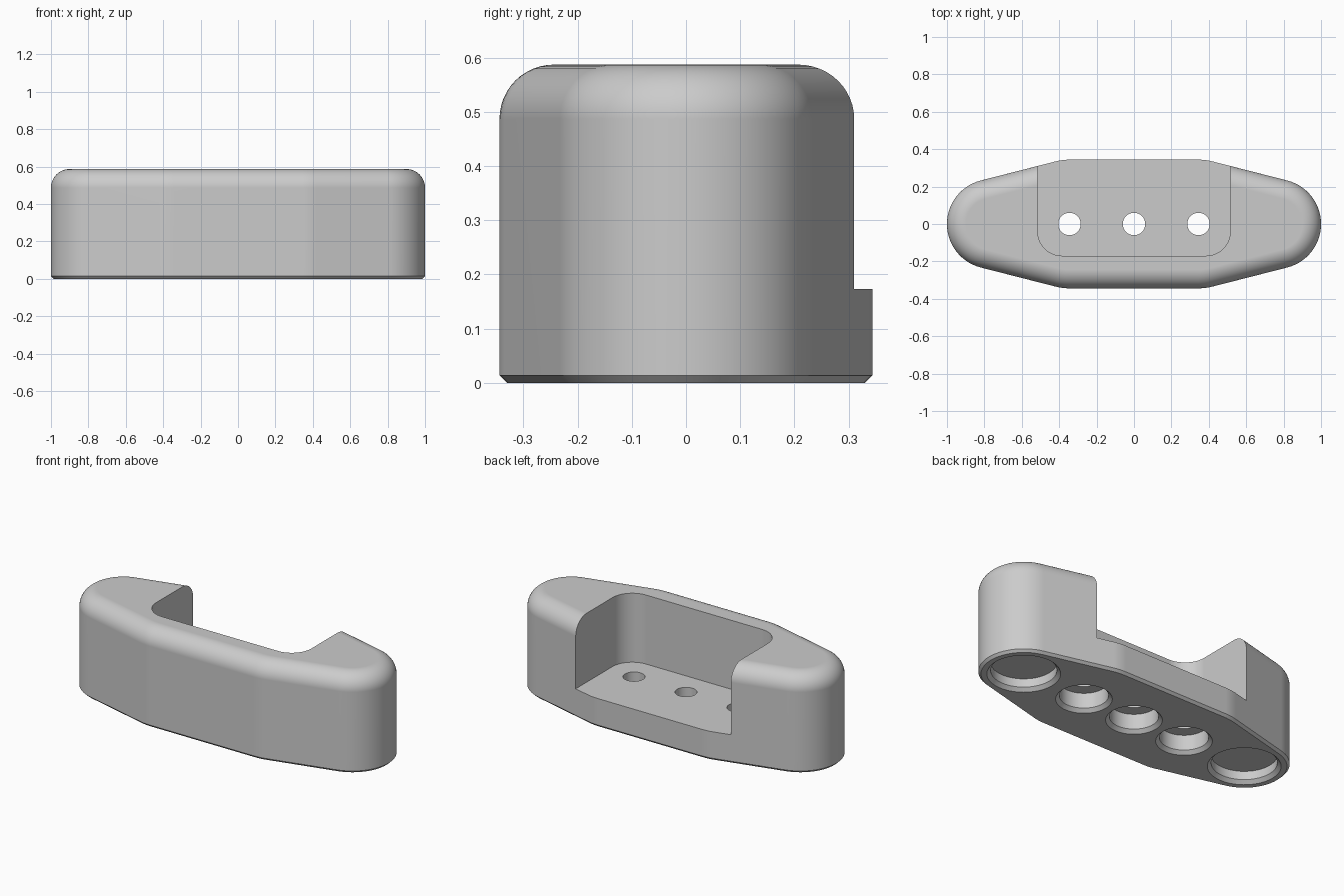
import bpy, bmesh
from math import sin, cos, pi, radians

if "Cube" in bpy.data.objects:
    bpy.data.objects.remove(bpy.data.objects["Cube"])

HEIGHT, FILLET, CHAMFER = 0.587, 0.1, 0.014
SLOPE = radians(14.2)          # taper of the sides towards the ends
END_X, END_R = 0.76, 0.24      # rounded ends
BEND_X, HALF_DEPTH, BEND_R = 0.345, 0.344, 0.3

grey = bpy.data.materials.new("light grey")
grey.use_nodes = True
colour = (0.6, 0.6, 0.6, 1)
grey.diffuse_color = colour
grey.node_tree.nodes["Principled BSDF"].inputs["Base Color"].default_value = colour


def arc(cx, cy, r, a0, a1, steps):
    """Points of an arc as (x, y, normal x, normal y)."""
    angles = [a0 + (a1 - a0) * i / steps for i in range(steps + 1)]
    return [(cx + r * cos(a), cy + r * sin(a), cos(a), sin(a)) for a in angles]


def loft(name, rings):
    """Closed solid through rings of equal point count."""
    bm = bmesh.new()
    loops = [[bm.verts.new(p) for p in ring] for ring in rings]
    n = len(loops[0])
    for low, high in zip(loops, loops[1:]):
        for i in range(n):
            j = (i + 1) % n
            bm.faces.new((low[i], low[j], high[j], high[i]))
    bm.faces.new(loops[0][::-1])
    bm.faces.new(loops[-1])
    bmesh.ops.recalc_face_normals(bm, faces=bm.faces)
    mesh = bpy.data.meshes.new(name)
    bm.to_mesh(mesh)
    bm.free()
    mesh.materials.append(grey)
    obj = bpy.data.objects.new(name, mesh)
    bpy.context.collection.objects.link(obj)
    return obj


def lathe(name, x, profile, steps=64):
    """Upright turned solid at x from (radius, z) pairs."""
    return loft(name, [[(px, py, z) for px, py, _, _ in
                        arc(x, 0, r, 0, 2 * pi * (steps - 1) / steps, steps - 1)]
                       for r, z in profile])


# Plan outline: one quarter, mirrored to the other three
quarter = arc(END_X, 0, END_R, 0, pi / 2 - SLOPE, 14)
quarter += arc(BEND_X, HALF_DEPTH - BEND_R, BEND_R, pi / 2 - SLOPE, pi / 2, 4)
half = quarter + [(-x, y, -nx, ny) for x, y, nx, ny in reversed(quarter)]
outline = half + [(x, -y, nx, -ny) for x, y, nx, ny in half[-2:0:-1]]

# Body: chamfered foot, straight wall, rounded top edge
levels = [(CHAMFER, 0), (0, CHAMFER)]
levels += [(FILLET * (1 - cos(a)), HEIGHT - FILLET + FILLET * sin(a))
           for a in [i * pi / 24 for i in range(13)]]
body = loft("body", [[(x - nx * d, y - ny * d, z) for x, y, nx, ny in outline]
                     for d, z in levels])

# Notch open to the top and back, with rounded inner corners
NOTCH_X, NOTCH_Y, NOTCH_Z, NOTCH_R = 0.515, -0.17, 0.173, 0.13
corner = arc(NOTCH_X - NOTCH_R, NOTCH_Y + NOTCH_R, NOTCH_R, 0, -pi / 2, 12)
right_side = [(NOTCH_X, 0.5)] + [(x, y) for x, y, _, _ in corner]
plan = right_side + [(-x, y) for x, y in reversed(right_side)]
cutters = [loft("notch_cutter", [[(x, y, z) for x, y in plan]
                                 for z in (NOTCH_Z, HEIGHT + 0.1)])]

# Counterbored screw holes and shallow end recesses
for x in (-0.345, 0, 0.345):
    cutters.append(lathe("screw_hole_cutter", x, [
        (0.17, -0.02), (0.13, 0.02), (0.13, 0.11), (0.06, 0.11), (0.06, 0.3)]))
for x in (-END_X, END_X):
    cutters.append(lathe("end_recess_cutter", x, [
        (0.215, -0.02), (0.175, 0.02), (0.175, 0.07)]))

bpy.ops.object.select_all(action="DESELECT")
bpy.context.view_layer.objects.active = body
body.select_set(True)
for cutter in cutters:
    cutter.hide_render = True
    mod = body.modifiers.new("cut", "BOOLEAN")
    mod.operation, mod.solver, mod.object = "DIFFERENCE", "EXACT", cutter
    bpy.ops.object.modifier_apply(modifier=mod.name)
    bpy.data.objects.remove(cutter)

# Smooth shading with crisp edges
bpy.ops.object.shade_smooth_by_angle(angle=radians(30))
flat = body.modifiers.new("flat_faces", "WEIGHTED_NORMAL")
flat.keep_sharp = True
